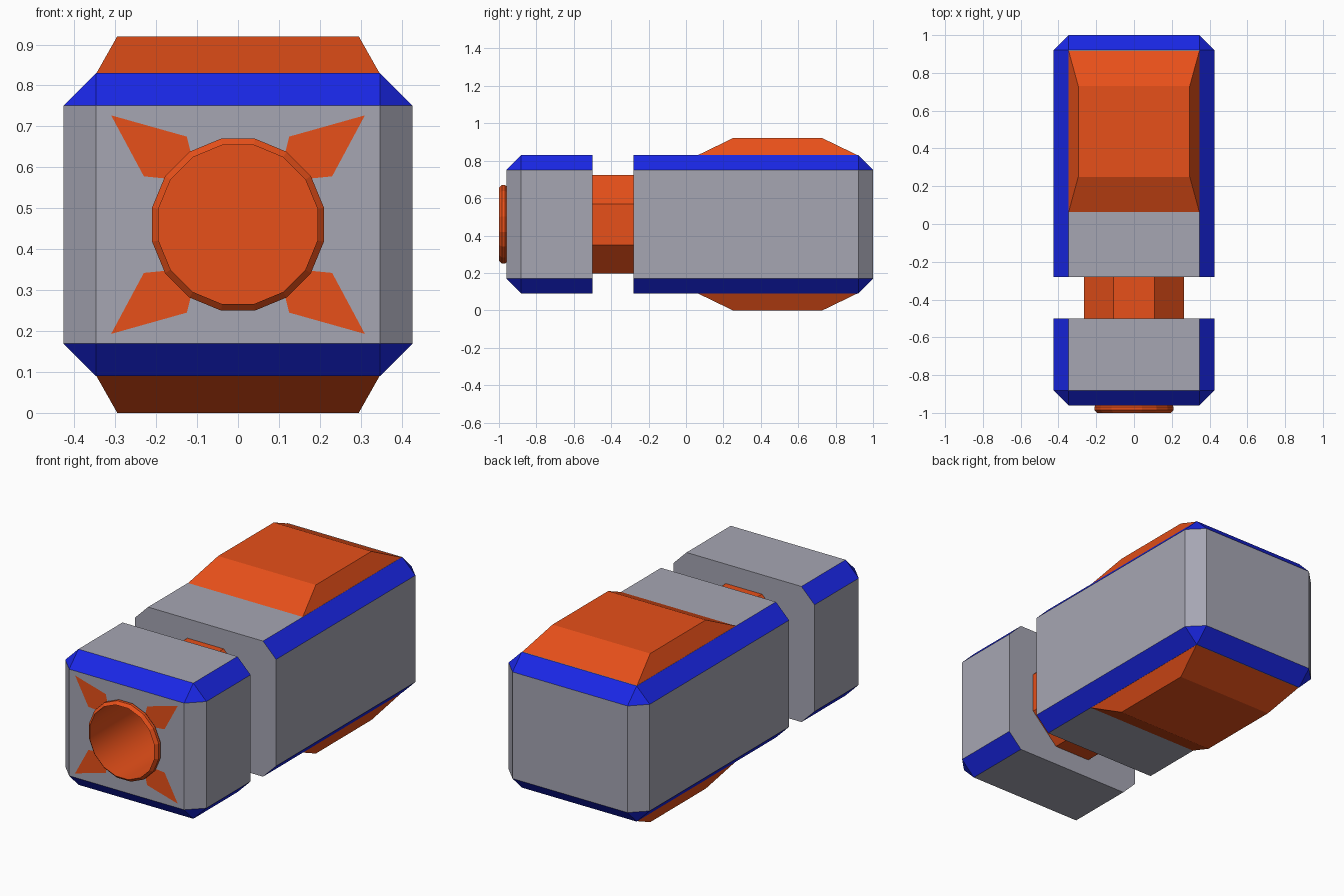
import bpy, bmesh, math
from mathutils import Matrix

if "Cube" in bpy.data.objects:
    bpy.data.objects.remove(bpy.data.objects["Cube"])

CZ = 0.46       # height of the long axis
W, H, C = 0.426, 0.37, 0.079   # half width, half height, chamfer


def material(name, rgb):
    m = bpy.data.materials.new(name)
    m.diffuse_color = (*rgb, 1)
    m.use_nodes = True
    m.node_tree.nodes["Principled BSDF"].inputs["Base Color"].default_value = m.diffuse_color
    return m


orange = material("orange", (0.8, 0.08, 0.01))
blue = material("blue", (0.01, 0.02, 0.8))
grey = material("grey", (0.38, 0.38, 0.45))


def finish(name, bm, mats, recalc=True):
    if recalc:
        bmesh.ops.recalc_face_normals(bm, faces=bm.faces)
    me = bpy.data.meshes.new(name)
    bm.to_mesh(me)
    bm.free()
    for m in mats:
        me.materials.append(m)
    ob = bpy.data.objects.new(name, me)
    bpy.context.collection.objects.link(ob)
    return ob


def chamfered_block(name, y_open, y_end):
    """Box along y, chamfered everywhere except round its open end."""
    bm = bmesh.new()
    mat = Matrix.Translation((0, (y_open + y_end) / 2, CZ)) @ Matrix.Diagonal(
        (2 * W, abs(y_end - y_open), 2 * H, 1))
    bmesh.ops.create_cube(bm, size=1, matrix=mat)
    edges = [e for e in bm.edges
             if not all(abs(v.co.y - y_open) < 1e-4 for v in e.verts)]
    bmesh.ops.bevel(bm, geom=edges, offset=C, segments=1, affect='EDGES')
    bm.normal_update()
    for f in bm.faces:          # sloping chamfers are blue
        f.material_index = int(0.1 < abs(f.normal.z) < 0.95)
    return finish(name, bm, [grey, blue])


def lathe(name, profile, sides, mats, smooth=()):
    """Rings of (radius, y) round the long axis, capped at both ends."""
    bm = bmesh.new()
    rings = []
    for r, y in profile:
        rings.append([bm.verts.new((r * math.cos(a), y, CZ + r * math.sin(a)))
                      for a in (math.tau * (i + 0.5) / sides for i in range(sides))])
    for k in range(len(rings) - 1):
        for i in range(sides):
            j = (i + 1) % sides
            f = bm.faces.new((rings[k][i], rings[k][j], rings[k + 1][j], rings[k + 1][i]))
            f.smooth = k in smooth
    bm.faces.new(rings[0])
    bm.faces.new(rings[-1])
    return finish(name, bm, mats)


# Main blocks
chamfered_block("rear_body", -0.28, 1.0)
front = chamfered_block("front_body", -0.50, -0.96)

# Bore cut into the front block
cutter = lathe("bore_cutter", [(0.203, -1.1), (0.203, -0.515)], 16, [grey])
cutter.hide_render = True
cutter.hide_viewport = True
cut = front.modifiers.new("bore", 'BOOLEAN')
cut.operation = 'DIFFERENCE'
cut.solver = 'EXACT'
cut.object = cutter

# Muzzle ring with its lined bore
lathe("muzzle", [(0.205, -0.52), (0.205, -0.957), (0.214, -0.968), (0.214, -0.984),
                 (0.198, -1.0), (0.198, -0.525)], 16, [orange], smooth=(4,))

# Octagonal neck between the blocks
lathe("neck", [(0.286, -0.502), (0.286, -0.278)], 8, [orange])

# Raised panels on top and bottom
for name, s in (("top_panel", 1), ("bottom_panel", -1)):
    bm = bmesh.new()
    rings = []
    for x, y0, y1, h in ((0.347, 0.06, 0.92, H - 0.002), (0.295, 0.25, 0.73, CZ)):
        rings.append([bm.verts.new((px, py, CZ + s * h))
                      for px, py in ((-x, y0), (x, y0), (x, y1), (-x, y1))])
    for r in rings:
        bm.faces.new(r)
    for i in range(4):
        j = (i + 1) % 4
        bm.faces.new((rings[0][i], rings[0][j], rings[1][j], rings[1][i]))
    finish(name, bm, [orange])

# Four flat corner markings on the front face
shape = [(0.31, 0.267), (0.125, 0.215), (0.115, 0.175), (0.18, 0.113), (0.23, 0.118)]
bm = bmesh.new()
for sx in (1, -1):
    for sz in (1, -1):
        pts = [bm.verts.new((sx * x, -0.962, CZ + sz * z)) for x, z in shape]
        f = bm.faces.new(pts)
        f.normal_update()
        if f.normal.y > 0:
            f.normal_flip()
finish("front_markings", bm, [orange], recalc=False)
